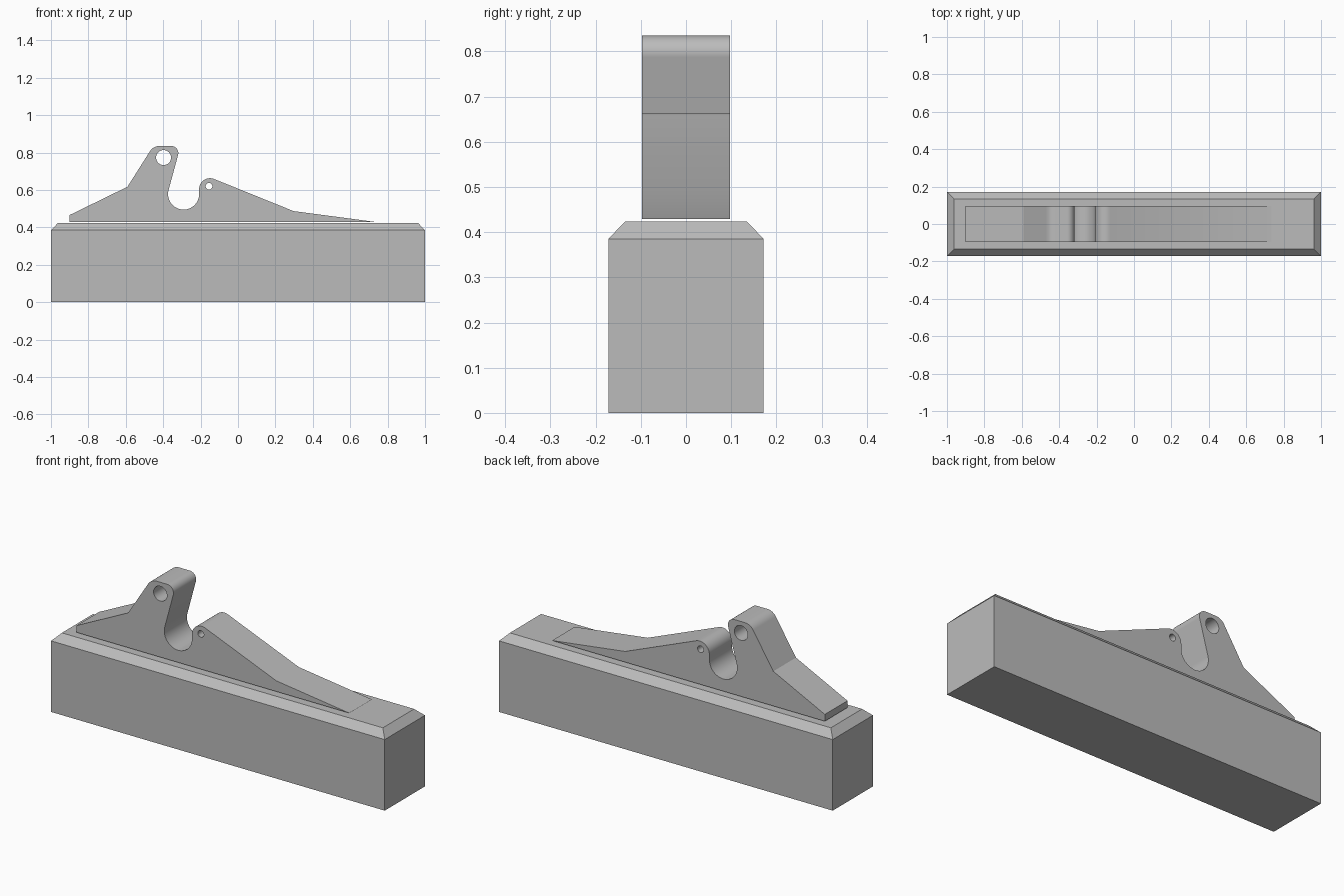
import bpy
import bmesh
from math import cos, sin, radians
from mathutils import Vector

if "Cube" in bpy.data.objects:
    bpy.data.objects.remove(bpy.data.objects["Cube"], do_unlink=True)

# One plain grey for everything
GREY = (0.5, 0.5, 0.5, 1)
grey = bpy.data.materials.new("plain_grey")
grey.use_nodes = True
grey.diffuse_color = GREY
grey.node_tree.nodes["Principled BSDF"].inputs["Base Color"].default_value = GREY


def finish(bm, name):
    bmesh.ops.recalc_face_normals(bm, faces=bm.faces[:])
    mesh = bpy.data.meshes.new(name)
    bm.to_mesh(mesh)
    bm.free()
    mesh.materials.append(grey)
    obj = bpy.data.objects.new(name, mesh)
    bpy.context.collection.objects.link(obj)
    return obj


def arc(x, z, r, start, end, steps=16):
    """Points on a circle in the side plane, angles in degrees."""
    angles = [radians(start + (end - start) * i / steps) for i in range(steps + 1)]
    return [(x + r * cos(a), z + r * sin(a)) for a in angles]


# Long base block with a bevelled top rim
HALF_X, HALF_Y, RIM_Z, TOP_Z = 1.0, 0.172, 0.385, 0.424
INSET = 0.038
bm = bmesh.new()
rings = []
for z, inset in ((0, 0), (RIM_Z, 0), (TOP_Z, INSET)):
    hx, hy = HALF_X - inset, HALF_Y - inset
    rings.append([bm.verts.new((sx * hx, sy * hy, z))
                  for sx, sy in ((-1, -1), (1, -1), (1, 1), (-1, 1))])
for low, high in zip(rings, rings[1:]):
    for i in range(4):
        j = (i + 1) % 4
        bm.faces.new((low[i], low[j], high[j], high[i]))
bm.faces.new(rings[0][::-1])
bm.faces.new(rings[-1])
finish(bm, "base_block")

# Bracket outline: ramp, tall lug, round slot, small lug, long tail
HALF_T, FOOT_Z = 0.097, 0.429
outline = [(-0.9, FOOT_Z), (-0.9, 0.466), (-0.591, 0.617)]
outline += arc(-0.42, 0.775, 0.06, 148, 90)
outline += arc(-0.357, 0.797, 0.038, 90, -16)
outline += arc(-0.291, 0.578, 0.083, 164, 360, 32)
outline += arc(-0.15, 0.605, 0.058, 180, 67)
outline += [(0.297, 0.487), (0.735, FOOT_Z)]
large_hole = arc(-0.398, 0.773, 0.04, 0, 360, 32)[:-1]
small_hole = arc(-0.155, 0.62, 0.018, 0, 360, 24)[:-1]

# Fill the outline around both pin holes, then give it thickness
bm = bmesh.new()
for loop in (outline, large_hole, small_hole):
    verts = [bm.verts.new((x, -HALF_T, z)) for x, z in loop]
    for a, b in zip(verts, verts[1:] + verts[:1]):
        bm.edges.new((a, b))
bmesh.ops.triangle_fill(bm, edges=bm.edges[:], use_beauty=True,
                        use_dissolve=False, normal=Vector((0, -1, 0)))
extruded = bmesh.ops.extrude_face_region(bm, geom=bm.faces[:], use_keep_orig=True)
moved = [g for g in extruded["geom"] if isinstance(g, bmesh.types.BMVert)]
bmesh.ops.translate(bm, verts=moved, vec=(0, 2 * HALF_T, 0))
bracket = finish(bm, "pivot_bracket")

# Round lugs, slot and holes shade smoothly, corners stay sharp
bpy.ops.object.select_all(action="DESELECT")
bracket.select_set(True)
bpy.context.view_layer.objects.active = bracket
bpy.ops.object.shade_smooth_by_angle(angle=radians(30))
